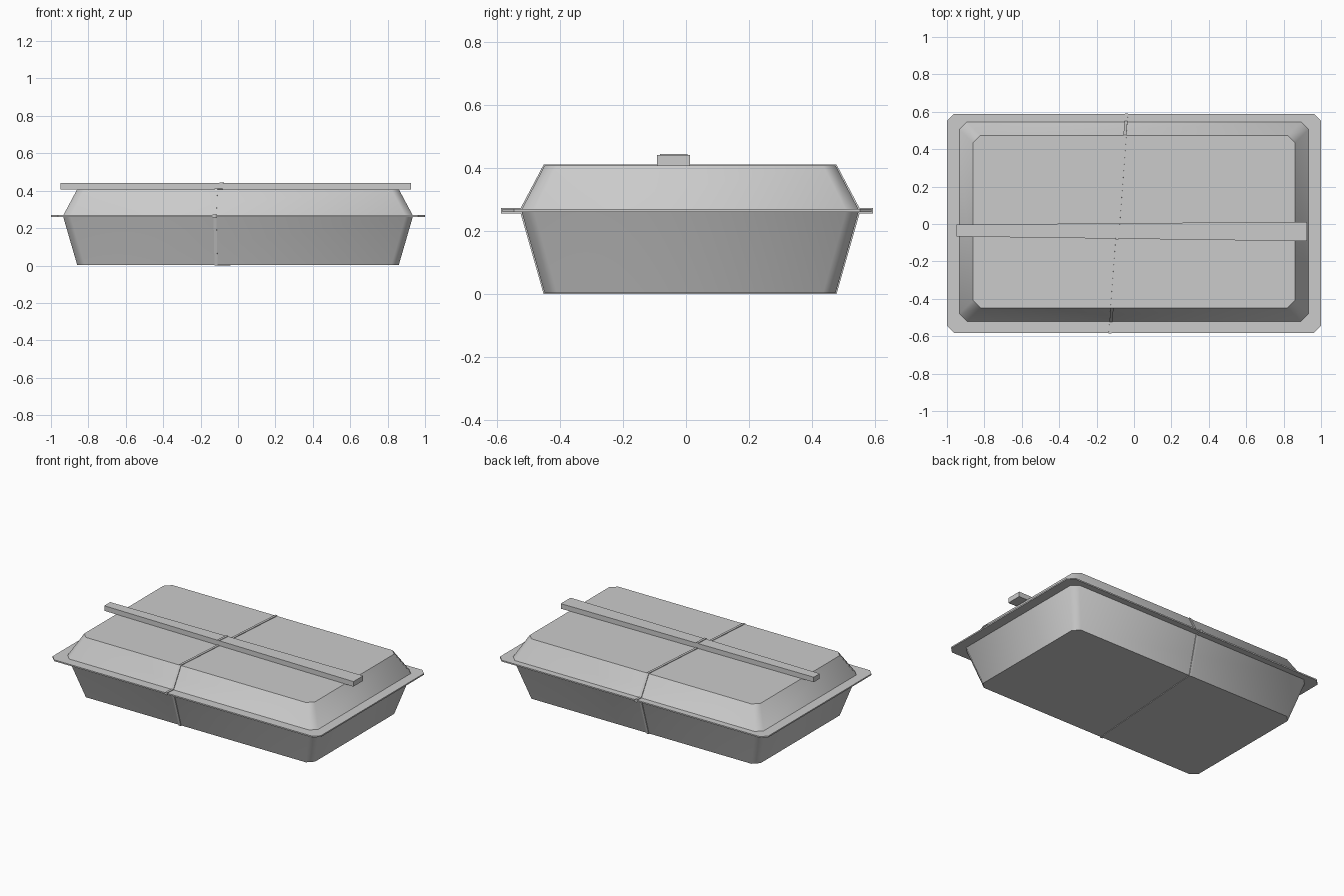
import bpy
import bmesh
from mathutils import Vector

if "Cube" in bpy.data.objects:
    bpy.data.objects.remove(bpy.data.objects["Cube"])

grey = bpy.data.materials.new("plain grey")
grey.use_nodes = True
grey.diffuse_color = (0.6, 0.6, 0.6, 1)
grey.node_tree.nodes["Principled BSDF"].inputs["Base Color"].default_value = (0.6, 0.6, 0.6, 1)

Y_MID = 0.013  # the box sits slightly behind the centre


def add_object(name, bm, smooth=False):
    bmesh.ops.recalc_face_normals(bm, faces=bm.faces)
    mesh = bpy.data.meshes.new(name)
    bm.to_mesh(mesh)
    bm.free()
    mesh.materials.append(grey)
    obj = bpy.data.objects.new(name, mesh)
    bpy.context.collection.objects.link(obj)
    if smooth:
        bpy.ops.object.select_all(action='DESELECT')
        bpy.context.view_layer.objects.active = obj
        obj.select_set(True)
        bpy.ops.object.shade_smooth_by_angle(angle=0.9)
    return obj


def loft(rings, closed=False):
    """Skin a list of equal rings of points; cap the ends unless it is closed."""
    bm = bmesh.new()
    loops = [[bm.verts.new(p) for p in ring] for ring in rings]
    pairs = list(zip(loops, loops[1:]))
    if closed:
        pairs.append((loops[-1], loops[0]))
    else:
        bm.faces.new(loops[0])
        bm.faces.new(loops[-1])
    for a, b in pairs:
        for i in range(len(a)):
            j = (i + 1) % len(a)
            bm.faces.new((a[i], a[j], b[j], b[i]))
    return bm


def cut_rect(hx, hy, z, cut, y_mid=Y_MID):
    """Rectangle outline with its corners cut off."""
    quarter = [(hx, hy - cut), (hx - cut, hy)]
    pts = quarter + [(-x, y) for x, y in reversed(quarter)]
    pts += [(-x, -y) for x, y in pts]
    return [(x, y + y_mid, z) for x, y in pts]


# Tray, flange and lid
small = (0.86, 0.461)
large = (0.935, 0.534)
add_object("tray", loft([cut_rect(*small, 0.004, 0.04),
                         cut_rect(*large, 0.262, 0.04)]), True)
add_object("rim_flange", loft([cut_rect(1.0, 0.585, 0.26, 0.037, 0.003),
                               cut_rect(1.0, 0.585, 0.269, 0.037, 0.003)]))
add_object("lid", loft([cut_rect(*large, 0.267, 0.04),
                        cut_rect(*small, 0.407, 0.04)]), True)


# Tapered chopsticks lying along the lid
def stick_end(x, y0, y1):
    return [(x, y0, 0.406), (x, y1, 0.406), (x, y1, 0.44), (x, y0, 0.44)]


add_object("chopsticks", loft([stick_end(-0.95, -0.067, -0.003),
                               stick_end(0.925, -0.092, 0.012)]))

# Elastic band hugging the whole section; its path is (y, z)
path = [(-0.448, 0.004), (-0.521, 0.26), (-0.582, 0.26), (-0.582, 0.269),
        (-0.521, 0.269), (-0.448, 0.407), (-0.078, 0.407), (-0.078, 0.44),
        (0.0, 0.44), (0.0, 0.407), (0.474, 0.407), (0.547, 0.269),
        (0.588, 0.269), (0.588, 0.26), (0.547, 0.26), (0.474, 0.004)]
THICK = 0.004
rings = []
for i, p in enumerate(path):
    before = (Vector(p) - Vector(path[i - 1])).normalized()
    after = (Vector(path[(i + 1) % len(path)]) - Vector(p)).normalized()
    n1, n2 = (Vector((-d.y, d.x)) for d in (before, after))
    out = (n1 + n2) / (1 + n1.dot(n2)) * THICK
    slant = -0.084 + 0.075 * p[0]
    inner, outer = Vector(p) - out * 0.5, Vector(p) + out
    rings.append([(slant + w, q.x, q.y) for q, w in
                  ((inner, -0.008), (inner, 0.008), (outer, 0.008), (outer, -0.008))])
add_object("elastic_band", loft(rings, closed=True))
